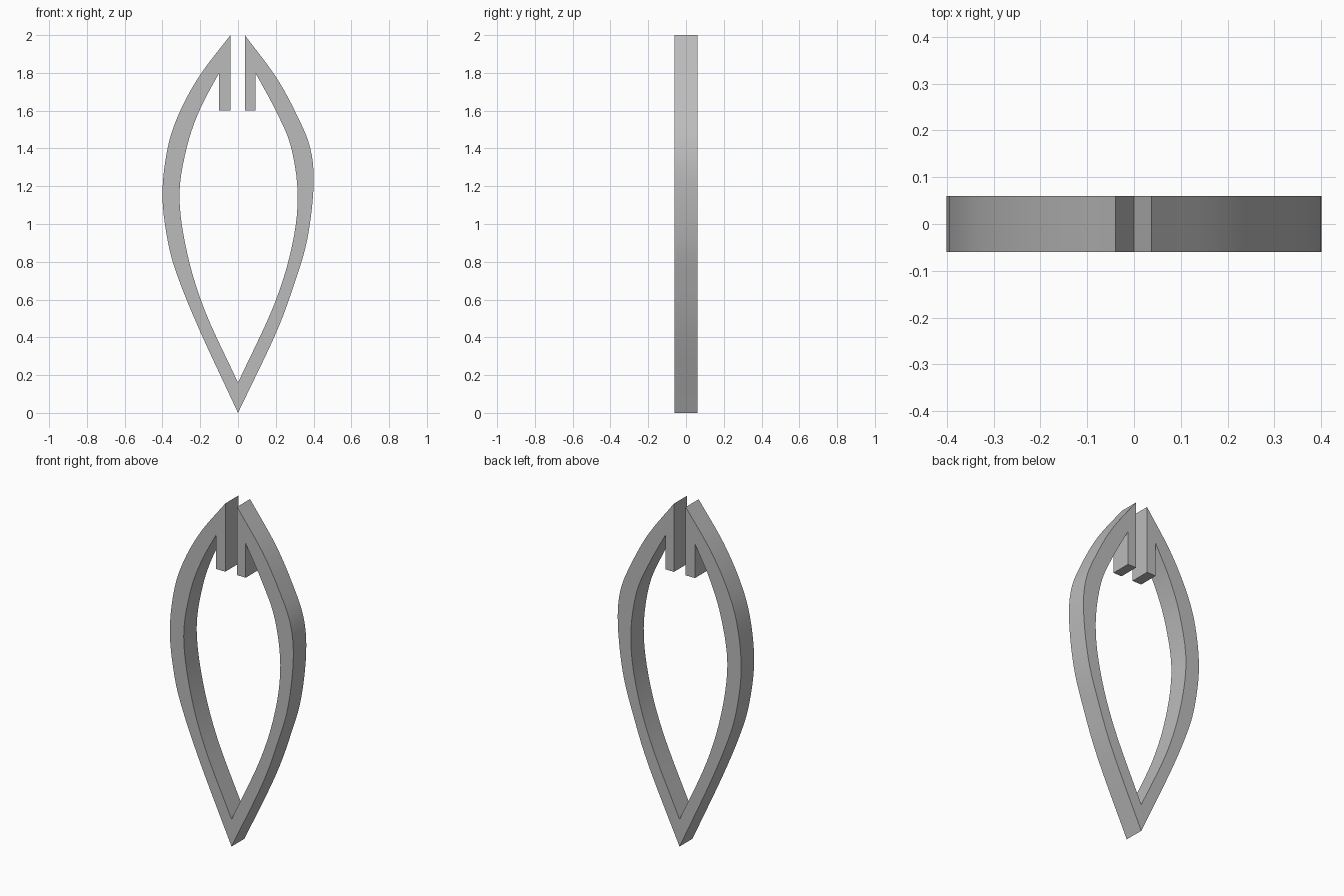
import bpy
import bmesh
import math
from mathutils import Vector

cube = bpy.data.objects.get("Cube")
if cube:
    bpy.data.objects.remove(cube, do_unlink=True)

HALF_DEPTH = 0.06
STEPS = 5


def smooth_path(points):
    """Rounded path through the given x, z points, with free ends."""
    p = [Vector(q) for q in points]
    p = [2 * p[0] - p[1]] + p + [2 * p[-1] - p[-2]]
    path = []
    for a, b, c, d in zip(p, p[1:], p[2:], p[3:]):
        for i in range(STEPS):
            t = i / STEPS
            path.append(0.5 * (2 * b + (c - a) * t + (2 * a - 5 * b + 4 * c - d) * t ** 2
                               + (3 * b - a - 3 * c + d) * t ** 3))
    return path + [p[-2]]


# Grey material
grey = bpy.data.materials.new("grey")
grey.use_nodes = True
colour = (0.5, 0.5, 0.5, 1)
grey.diffuse_color = colour
grey.node_tree.nodes["Principled BSDF"].inputs["Base Color"].default_value = colour

# Edges of the loop, from the top to the bottom point
outer_left = smooth_path([(-0.04, 2), (-0.2, 1.79), (-0.31, 1.59), (-0.373, 1.4),
                          (-0.4, 1.15), (-0.37, 0.9), (-0.315, 0.71), (-0.2, 0.43), (0, 0)])
outer_right = smooth_path([(0.036, 2), (0.2, 1.78), (0.31, 1.58), (0.383, 1.4),
                           (0.4, 1.2), (0.367, 0.92), (0.3, 0.69), (0.2, 0.42), (0, 0)])
inner_left = smooth_path([(-0.1, 1.8), (-0.2, 1.61), (-0.27, 1.41), (-0.31, 1.15),
                          (-0.27, 0.85), (-0.175, 0.54), (0, 0.16)])
inner_right = smooth_path([(0.092, 1.8), (0.2, 1.6), (0.28, 1.41), (0.316, 1.15),
                           (0.285, 0.88), (0.19, 0.57), (0, 0.16)])

# One closed outline, with the two prongs beside the gap
prong_left = [Vector((-0.04, 1.6)), Vector((-0.1, 1.6))]
prong_right = [Vector((0.092, 1.6)), Vector((0.036, 1.6))]
outline = (outer_right + outer_left[-2::-1] + prong_left + inner_left
           + inner_right[-2::-1] + prong_right)

# Extrude the outline through the depth
bm = bmesh.new()
front = bm.faces.new([bm.verts.new((v.x, -HALF_DEPTH, v.y)) for v in outline])
back = bmesh.ops.extrude_face_region(bm, geom=[front], use_keep_orig=True)
bmesh.ops.translate(bm, vec=(0, 2 * HALF_DEPTH, 0),
                    verts=[g for g in back["geom"] if isinstance(g, bmesh.types.BMVert)])
bmesh.ops.recalc_face_normals(bm, faces=bm.faces)
mesh = bpy.data.meshes.new("leaf_loop")
bm.to_mesh(mesh)
bm.free()
mesh.materials.append(grey)

loop = bpy.data.objects.new("leaf_loop", mesh)
bpy.context.collection.objects.link(loop)
bpy.ops.object.select_all(action='DESELECT')
loop.select_set(True)
bpy.context.view_layer.objects.active = loop
bpy.ops.object.shade_smooth_by_angle(angle=math.radians(30))
